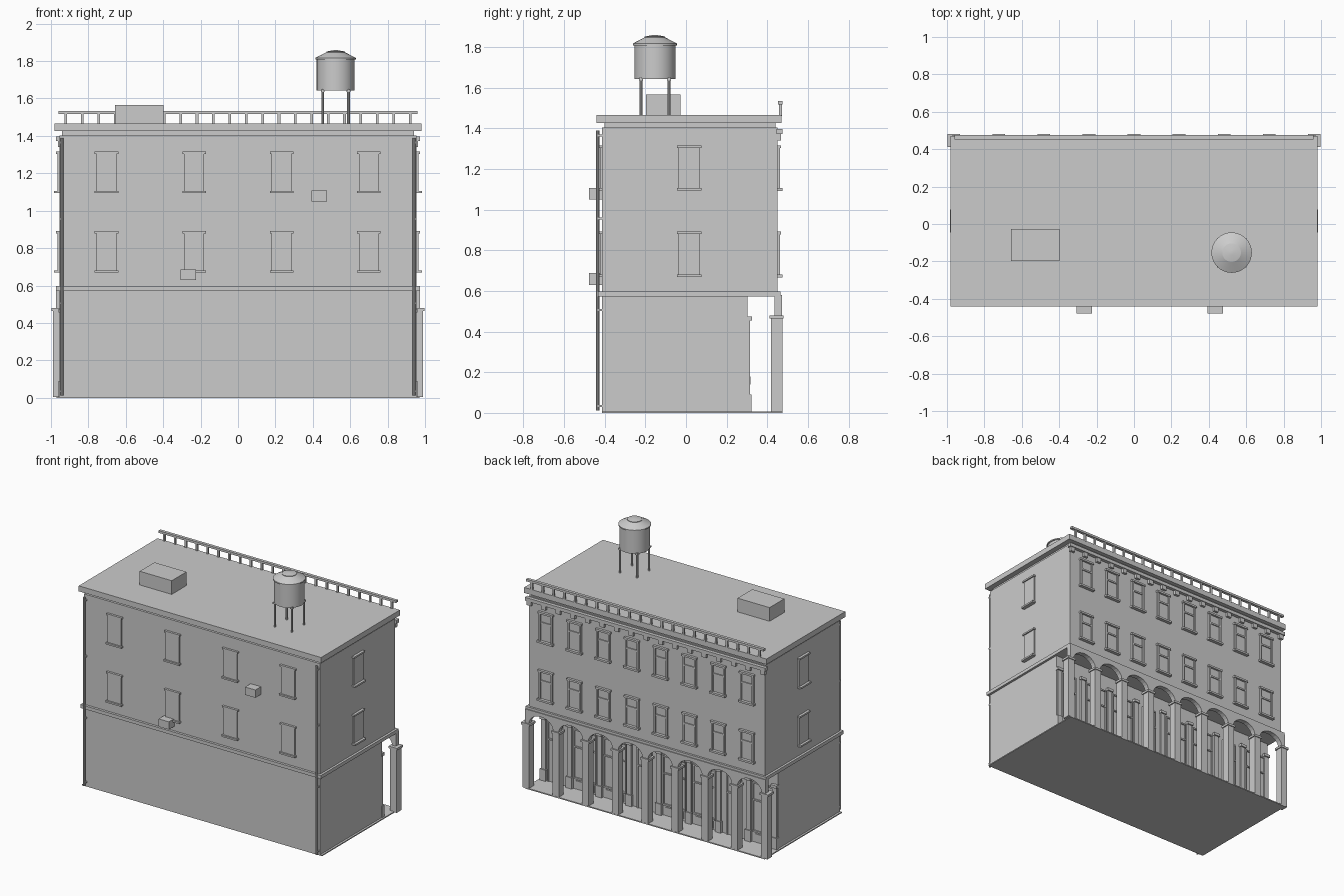
import bpy, bmesh, math

if "Cube" in bpy.data.objects:
    bpy.data.objects.remove(bpy.data.objects["Cube"])

stone = bpy.data.materials.new("plain_grey")
stone.diffuse_color = (0.6, 0.6, 0.6, 1)
stone.use_nodes = True
stone.node_tree.nodes["Principled BSDF"].inputs["Base Color"].default_value = stone.diffuse_color


def finish(name, bm):
    bmesh.ops.recalc_face_normals(bm, faces=bm.faces)
    me = bpy.data.meshes.new(name)
    bm.to_mesh(me)
    bm.free()
    me.materials.append(stone)
    ob = bpy.data.objects.new(name, me)
    bpy.context.collection.objects.link(ob)
    return ob


def add_box(bm, x0, x1, y0, y1, z0, z1):
    vs = bmesh.ops.create_cube(bm, size=1)["verts"]
    for v in vs:
        v.co.x = x1 if v.co.x > 0 else x0
        v.co.y = y1 if v.co.y > 0 else y0
        v.co.z = z1 if v.co.z > 0 else z0


def boxes(name, items):
    bm = bmesh.new()
    for b in items:
        add_box(bm, *b)
    return finish(name, bm)


def smooth(ob):
    bpy.ops.object.select_all(action='DESELECT')
    ob.select_set(True)
    bpy.context.view_layer.objects.active = ob
    bpy.ops.object.shade_smooth_by_angle(angle=math.radians(30))


def lathe(name, profile, cx, cy, n):
    bm = bmesh.new()
    rings = [[bm.verts.new((cx + r * math.cos(2 * math.pi * i / n),
                            cy + r * math.sin(2 * math.pi * i / n), z)) for i in range(n)]
             for r, z in profile]
    for a, b in zip(rings, rings[1:]):
        for i in range(n):
            bm.faces.new((a[i], a[(i + 1) % n], b[(i + 1) % n], b[i]))
    bm.faces.new(rings[0])
    bm.faces.new(rings[-1])
    ob = finish(name, bm)
    smooth(ob)
    return ob


# Main masses
boxes("floor_slab", [(-0.97, 0.97, -0.414, 0.475, 0, 0.008)])
boxes("ground_floor", [(-0.955, 0.955, -0.414, 0.302, 0.005, 0.575)])
boxes("upper_floors", [(-0.955, 0.955, -0.414, 0.45, 0.59, 1.403)])
boxes("belt_course", [(-0.972, 0.972, -0.432, 0.465, 0.572, 0.597)])
boxes("roof_slab", [(-0.98, 0.98, -0.44, 0.47, 1.425, 1.465)])
boxes("roof_neck", [(-0.94, 0.94, -0.4, 0.44, 1.40, 1.43)])
boxes("roof_hut", [(-0.657, -0.398, -0.197, -0.027, 1.46, 1.565)])

# Cornice ledge and brackets above the street windows
boxes("cornice_ledge", [(-0.972, 0.972, 0.445, 0.474, 1.372, 1.397)])
boxes("cornice_brackets", [(x - 0.018, x + 0.018, 0.445, 0.468, 1.34, 1.375)
                           for x in [(i - 8) * 0.118 for i in range(17)]])

# Balustrade along the street edge
boxes("balustrade_rail", [(-0.96, 0.96, 0.453, 0.475, 1.517, 1.533)])
posts = [-0.92 + i * 1.84 / 21 for i in range(22)]
boxes("balustrade_posts", [(x - 0.007, x + 0.007, 0.457, 0.471, 1.46, 1.52) for x in posts])

# Street windows: sill, lintel, frame bars and panes
bays = [(i - 3.5) * 0.2325 for i in range(8)]
storeys = [(0.675, 0.885), (1.10, 1.31)]
sills, frames, panes = [], [], []
for x in bays:
    for z0, z1 in storeys:
        m = (z0 + z1) / 2
        sills.append((x - 0.063, x + 0.063, 0.445, 0.474, z0 - 0.008, z0 + 0.006))
        sills.append((x - 0.06, x + 0.06, 0.445, 0.468, z1 - 0.008, z1 + 0.006))
        for s in (-1, 1):
            frames.append((x + s * 0.048 - 0.006, x + s * 0.048 + 0.006, 0.445, 0.463, z0, z1))
        frames.append((x - 0.045, x + 0.045, 0.445, 0.46, m + 0.025, m + 0.037))
        panes.append((x - 0.045, x + 0.045, 0.445, 0.453, z0, z1))
boxes("street_sills", sills)
boxes("street_frames", frames)
boxes("street_panes", panes)

# Plain windows on the rear wall and both end walls
sills, panes = [], []
for z0, z1 in storeys:
    for x in (-0.703, -0.235, 0.233, 0.70):
        panes.append((x - 0.054, x + 0.054, -0.424, -0.41, z0, z1))
        sills.append((x - 0.063, x + 0.063, -0.436, -0.41, z0 - 0.006, z0 + 0.006))
        sills.append((x - 0.063, x + 0.063, -0.43, -0.41, z1 - 0.006, z1 + 0.006))
    for s in (-1, 1):
        for d, z in ((0.983, z0), (0.974, z1)):
            a, b = sorted((s * 0.95, s * d))
            sills.append((a, b, -0.045, 0.077, z - 0.006, z + 0.006))
        a, b = sorted((s * 0.95, s * 0.965))
        panes.append((a, b, -0.037, 0.069, z0, z1))
boxes("plain_sills", sills)
boxes("plain_windows", panes)

# Air conditioners and downpipes on the rear wall
boxes("air_conditioners", [(0.392, 0.475, -0.478, -0.41, 1.05, 1.107),
                           (-0.307, -0.225, -0.478, -0.41, 0.63, 0.687)])
for s, side in ((-1, "left"), (1, "right")):
    lathe("downpipe_" + side, [(0.008, 0.012), (0.008, 1.39)], s * 0.94, -0.434, 10)
    boxes("pipe_clips_" + side, [(s * 0.94 - 0.01, s * 0.94 + 0.01, -0.436, -0.41, z, z + 0.01)
                                 for z in (0.03, 0.5, 0.95, 1.36)])

# Arcade piers with caps and plinths
piers = [(i - 4) * 0.241 for i in range(9)]
pier_parts = []
for x in piers:
    pier_parts += [(x - 0.026, x + 0.026, 0.418, 0.474, 0.004, 0.468),
                   (x - 0.034, x + 0.034, 0.411, 0.48, 0.464, 0.48)]
boxes("arcade_piers", pier_parts)

# Arched wall over the piers: one outline with eight round-topped notches
zs, rise, steps = 0.475, 0.08, 12
outline = [(-0.972, zs)]
for a, b in zip(piers, piers[1:]):
    c, r = (a + b) / 2, (b - a) / 2 - 0.022
    outline += [(c - r * math.cos(math.pi * k / steps), zs + rise * math.sin(math.pi * k / steps))
                for k in range(steps + 1)]
outline += [(0.972, zs), (0.972, 0.58), (-0.972, 0.58)]
bm = bmesh.new()
face = bm.faces.new([bm.verts.new((x, 0.435, z)) for x, z in outline])
ext = bmesh.ops.extrude_face_region(bm, geom=[face])["geom"]
for v in [g for g in ext if isinstance(g, bmesh.types.BMVert)]:
    v.co.y = 0.471
finish("arcade_arches", bm)

# Shopfront behind the arcade: pilasters, windows and doors
pilasters, trim, glass, knobs = [], [], [], []
for x in piers:
    x = max(-0.935, min(0.935, x))
    pilasters += [(x - 0.018, x + 0.018, 0.295, 0.315, 0.004, 0.475),
                  (x - 0.024, x + 0.024, 0.295, 0.325, 0.455, 0.475),
                  (x - 0.024, x + 0.024, 0.295, 0.322, 0.004, 0.09)]
for i, (a, b) in enumerate(zip(piers, piers[1:])):
    c = (a + b) / 2
    door = i % 3 == 1
    w = 0.055 if door else 0.085
    z0 = 0.008 if door else 0.09
    for s in (-1, 1):
        trim.append((c + s * w - 0.005, c + s * w + 0.005, 0.295, 0.312, z0, 0.45))
    for z in (0.32, 0.445):
        trim.append((c - w, c + w, 0.295, 0.314, z - 0.005, z + 0.005))
    glass.append((c - w, c + w, 0.295, 0.305, z0, 0.445))
    if door:
        trim.append((c - 0.003, c + 0.003, 0.295, 0.31, z0, 0.32))
        knobs.append((c + 0.01, c + 0.016, 0.3, 0.316, 0.14, 0.18))
    else:
        trim.append((c - w - 0.005, c + w + 0.005, 0.295, 0.315, 0.085, 0.097))
        trim.append((c - w + 0.012, c + w - 0.012, 0.295, 0.308, 0.02, 0.072))
boxes("shop_pilasters", pilasters)
boxes("shop_trim", trim)
boxes("shop_panes", glass)
boxes("door_handles", knobs)

# Water tank on four legs
cx, cy = 0.522, -0.153
lathe("water_tank", [(0.101, 1.642), (0.101, 1.812)], cx, cy, 32)
lathe("tank_roof", [(0.108, 1.808), (0.108, 1.817), (0.05, 1.847), (0.05, 1.851), (0.012, 1.858)],
      cx, cy, 32)
for sx in (-1, 1):
    for sy in (-1, 1):
        side = ("left" if sx < 0 else "right") + ("_rear" if sy < 0 else "_street")
        lathe("tank_leg_" + side, [(0.007, 1.46), (0.007, 1.65)], cx + sx * 0.069, cy + sy * 0.069, 8)
        boxes("tank_collar_" + side, [(cx + sx * 0.069 - 0.01, cx + sx * 0.069 + 0.01,
              cy + sy * 0.069 - 0.01, cy + sy * 0.069 + 0.01, 1.634, 1.646)])
